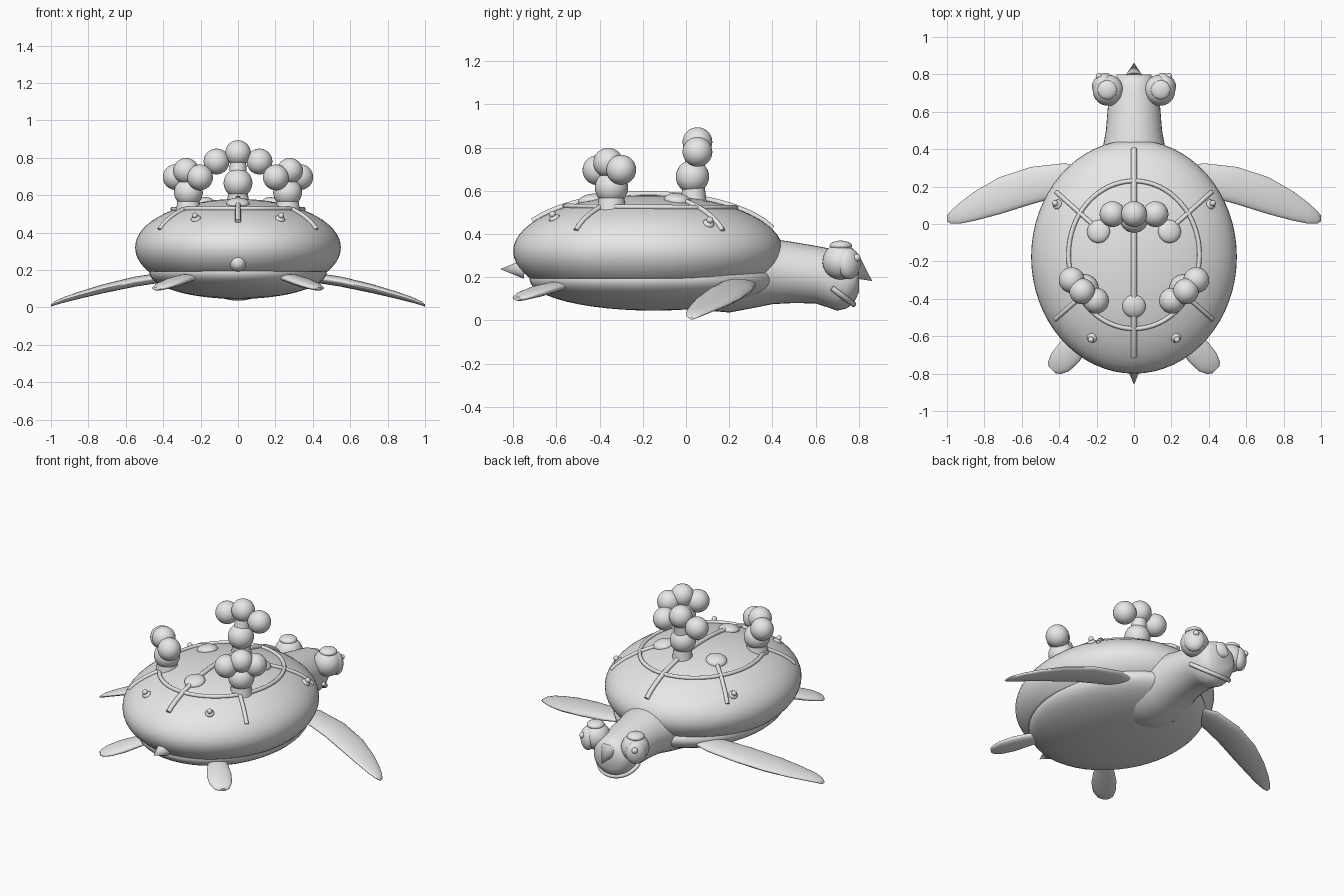
import bpy, bmesh, math
from mathutils import Vector, Matrix

if "Cube" in bpy.data.objects:
    bpy.data.objects.remove(bpy.data.objects["Cube"])

grey = bpy.data.materials.new("light grey")
grey.diffuse_color = (0.8, 0.8, 0.8, 1)
grey.use_nodes = True
grey.node_tree.nodes["Principled BSDF"].inputs["Base Color"].default_value = grey.diffuse_color


def finish(name, bm, angle=40):
    bmesh.ops.recalc_face_normals(bm, faces=bm.faces)
    me = bpy.data.meshes.new(name)
    bm.to_mesh(me)
    bm.free()
    me.materials.append(grey)
    for p in me.polygons:
        p.use_smooth = True
    me.set_sharp_from_angle(angle=math.radians(angle))
    ob = bpy.data.objects.new(name, me)
    bpy.context.collection.objects.link(ob)
    return ob


def ball(name, c, r, axis=(0, 0, 1), cut=None, seg=32):
    """Ellipsoid with its own z turned to axis, optionally cut flat from below."""
    r = Vector((r, r, r)) if isinstance(r, (int, float)) else Vector(r)
    bm = bmesh.new()
    bmesh.ops.create_uvsphere(bm, u_segments=seg, v_segments=seg // 2, radius=1)
    rot = Vector(axis).to_track_quat('Z', 'Y').to_matrix().to_4x4()
    bm.transform(Matrix.Translation(c) @ rot @ Matrix.Diagonal((*r, 1)))
    if cut is not None:
        geom = bm.verts[:] + bm.edges[:] + bm.faces[:]
        res = bmesh.ops.bisect_plane(bm, geom=geom, plane_co=(0, 0, cut),
                                     plane_no=(0, 0, 1), clear_inner=True)
        rim = [e for e in res['geom_cut'] if isinstance(e, bmesh.types.BMEdge)]
        bmesh.ops.contextual_create(bm, geom=rim)
    return finish(name, bm)


def cone(name, base, tip, r1, r2=0.0):
    base, tip = Vector(base), Vector(tip)
    d = tip - base
    bm = bmesh.new()
    bmesh.ops.create_cone(bm, cap_ends=True, segments=24, radius1=r1, radius2=r2,
                          depth=d.length)
    bm.transform(Matrix.Translation((base + tip) / 2) @
                 d.to_track_quat('Z', 'Y').to_matrix().to_4x4())
    return finish(name, bm)


def loft(name, rings, n=24, closed=False):
    """Skin elliptical rings given as (centre, half axis, other half axis)."""
    bm = bmesh.new()
    loops = []
    for c, a, b in rings:
        loops.append([bm.verts.new(Vector(c) + Vector(a) * math.cos(t) + Vector(b) * math.sin(t))
                      for t in (2 * math.pi * i / n for i in range(n))])
    pairs = list(zip(loops, loops[1:])) + ([(loops[-1], loops[0])] if closed else [])
    for p, q in pairs:
        for i in range(n):
            j = (i + 1) % n
            bm.faces.new((p[i], p[j], q[j], q[i]))
    if not closed:
        bm.faces.new(loops[0])
        bm.faces.new(loops[-1])
    return finish(name, bm, 50)


def tube(name, pts, r, closed=False):
    pts = [Vector(p) for p in pts]
    rings, m = [], len(pts)
    for i, p in enumerate(pts):
        nxt = pts[(i + 1) % m] if closed else pts[min(i + 1, m - 1)]
        prv = pts[i - 1] if closed else pts[max(i - 1, 0)]
        t = (nxt - prv).normalized()
        side = t.cross(Vector((0, 0, 1))).normalized()
        rings.append((p, side * r, side.cross(t) * r))
    return loft(name, rings, 10, closed)


# shell and belly
SC, SR = Vector((0, -0.175, 0.32)), Vector((0.55, 0.625, 0.26))
ball("shell", SC, SR, cut=0.193, seg=64)
ball("belly", (0, -0.15, 0.19), (0.475, 0.575, 0.145), seg=48)


def on_shell(x, y, lift=0.0):
    k = 1 - (x / SR.x) ** 2 - ((y - SC.y) / SR.y) ** 2
    return Vector((x, y, SC.z + SR.z * math.sqrt(max(k, 0)) + lift))


def normal(x, y):
    p = on_shell(x, y) - SC
    return Vector([p[i] / SR[i] ** 2 for i in range(3)]).normalized()


# ring, spine and spokes lying on the shell
tube("shell_ring", [on_shell(0.35 * math.cos(a), -0.165 + 0.395 * math.sin(a), 0.004)
                    for a in (2 * math.pi * i / 64 for i in range(64))], 0.012, True)
tube("shell_spine", [on_shell(0, -0.71 + 1.11 * i / 30, 0.004) for i in range(31)], 0.015)
for s in (-1, 1):
    for x0, y0, x1, y1 in ((0.19, -0.03, 0.415, 0.17), (0.24, -0.35, 0.42, -0.51)):
        tube("shell_spoke", [on_shell(s * (x0 + (x1 - x0) * i / 10), y0 + (y1 - y0) * i / 10, 0.004)
                             for i in range(11)], 0.012)
    # studs with a small knob
    for x, y in ((0.41, 0.105), (0.225, -0.61)):
        p, d = on_shell(s * x, y), normal(s * x, y)
        ball("stud", p, (0.027, 0.027, 0.015), d, seg=16)
        ball("stud_knob", p + d * 0.02, 0.016, seg=16)

# low domes on the shell
for x, y in ((-0.19, -0.04), (0.19, -0.04), (0, -0.44)):
    ball("dome", on_shell(x, y), (0.062, 0.062, 0.03), normal(x, y))

# coral clusters
cone("coral_stem", (0, 0.035, 0.54), (0, 0.035, 0.63), 0.062, 0.05)
ball("coral_base", (0, 0.03, 0.665), 0.077)
cone("coral_trunk", (0, 0.035, 0.68), (0, 0.055, 0.82), 0.05, 0.04)
for x, z in ((-0.115, 0.78), (0, 0.825), (0.115, 0.78)):
    ball("coral_ball", (x, 0.053, z), 0.069)
for s in (-1, 1):
    cone("coral_stem", (s * 0.265, -0.345, 0.5), (s * 0.265, -0.345, 0.59), 0.07, 0.055)
    ball("coral_base", (s * 0.265, -0.345, 0.615), 0.077)
    for x, y, z in ((0.333, -0.3, 0.697), (0.277, -0.36, 0.73), (0.203, -0.41, 0.695)):
        ball("coral_ball", (s * x, y, z), 0.069)

# neck running into the blunt head: y, bottom, top, half width
neck = ((-0.1, 0.14, 0.2, 0.06), (0, 0.075, 0.28, 0.15), (0.1, 0.045, 0.33, 0.2),
        (0.2, 0.036, 0.365, 0.215), (0.3, 0.055, 0.38, 0.2), (0.4, 0.075, 0.377, 0.168),
        (0.5, 0.08, 0.362, 0.15), (0.6, 0.078, 0.345, 0.142), (0.65, 0.062, 0.335, 0.138),
        (0.7, 0.045, 0.325, 0.134), (0.745, 0.055, 0.315, 0.125), (0.78, 0.085, 0.3, 0.112),
        (0.8, 0.13, 0.28, 0.088))
loft("neck_and_head", [((0, y, (lo + hi) / 2), (w, 0, 0), (0, 0, (hi - lo) / 2))
                       for y, lo, hi, w in neck], 36)
cone("beak", (0, 0.775, 0.245), (0, 0.862, 0.182), 0.055)
cone("tail", (0, -0.75, 0.237), (0, -0.86, 0.237), 0.045)

# curved mouth lip
tube("mouth", [(0.135 * math.sin(a), 0.675 + 0.1 * math.cos(a), 0.15 - 0.075 * math.cos(a))
               for a in (math.pi * (i / 20 - 0.5) for i in range(21))], 0.013)

for s in (-1, 1):
    # eye with iris, pupil and lid cap
    ball("eye", (s * 0.138, 0.715, 0.272), 0.083)
    out = Vector((s * 0.7, 0.7, 0))
    ball("iris", (s * 0.172, 0.755, 0.262), (0.062, 0.072, 0.042), out)
    ball("pupil", (s * 0.187, 0.79, 0.29), 0.018, seg=16)
    ball("eye_lid", (s * 0.143, 0.717, 0.345), (0.052, 0.052, 0.024))

    # front flipper: x, leading y, trailing y, z, half thickness
    stations = ((0.24, 0.29, 0.19, 0.17, 0.015), (0.37, 0.325, 0.155, 0.165, 0.026),
                (0.55, 0.305, 0.105, 0.138, 0.027), (0.72, 0.25, 0.052, 0.1, 0.024),
                (0.85, 0.175, 0.018, 0.065, 0.019), (0.93, 0.115, 0.002, 0.041, 0.015),
                (0.98, 0.07, 0.002, 0.022, 0.011), (1.0, 0.045, 0.015, 0.01, 0.006))
    loft("front_flipper", [((s * x, (a + b) / 2, z), (0, (a - b) / 2, 0), (0, 0, t))
                           for x, a, b, z, t in stations])

    # rear flipper: centre, half width, half thickness
    stations = ((0.23, -0.55, 0.165, 0.04, 0.015), (0.29, -0.62, 0.153, 0.062, 0.024),
                (0.345, -0.685, 0.135, 0.073, 0.025), (0.395, -0.74, 0.117, 0.067, 0.02),
                (0.427, -0.77, 0.104, 0.046, 0.014), (0.438, -0.78, 0.1, 0.025, 0.008))
    loft("rear_flipper", [((s * x, y, z), (s * 0.71 * w, 0.71 * w, 0), (0, 0, t))
                          for x, y, z, w, t in stations])
